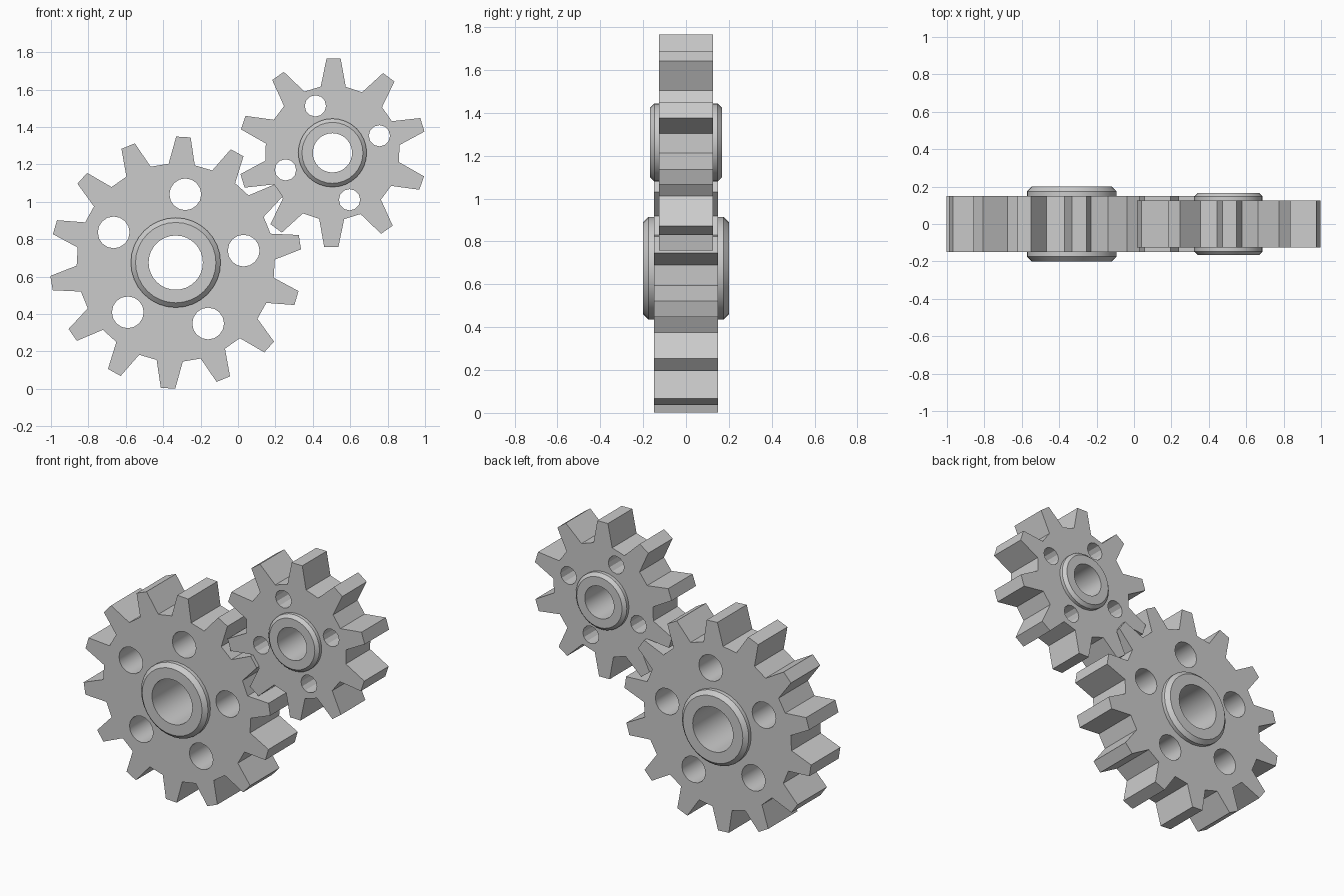
import bpy, bmesh
from math import sin, cos, pi, radians
from mathutils import Matrix

if "Cube" in bpy.data.objects:
    bpy.data.objects.remove(bpy.data.objects["Cube"])

STAND = Matrix.Rotation(pi / 2, 4, 'X')


def polar(r, deg, cx=0.0, cy=0.0):
    a = radians(deg)
    return (cx + r * cos(a), cy + r * sin(a))


def circle(r, n, cx=0.0, cy=0.0):
    return [polar(r, 360 * i / n, cx, cy) for i in range(n)]


def finish(name, mesh, centre):
    ob = bpy.data.objects.new(name, mesh)
    bpy.context.collection.objects.link(ob)
    mesh.transform(STAND)
    ob.location = (centre[0], 0, centre[1])
    bpy.ops.object.select_all(action='DESELECT')
    ob.select_set(True)
    bpy.context.view_layer.objects.active = ob
    bpy.ops.object.shade_smooth_by_angle(angle=radians(24))


def toothed_plate(name, centre, loops, half):
    # filled 2D outline with holes, extruded both ways
    cu = bpy.data.curves.new(name, 'CURVE')
    cu.dimensions = '2D'
    cu.fill_mode = 'BOTH'
    cu.extrude = half
    for pts in loops:
        sp = cu.splines.new('POLY')
        sp.points.add(len(pts) - 1)
        for p, (x, y) in zip(sp.points, pts):
            p.co = (x, y, 0, 1)
        sp.use_cyclic_u = True
    tmp = bpy.data.objects.new(name + "_outline", cu)
    bpy.context.collection.objects.link(tmp)
    bpy.context.view_layer.update()
    mesh = bpy.data.meshes.new_from_object(tmp)
    bpy.data.objects.remove(tmp)
    bm = bmesh.new()
    bm.from_mesh(mesh)
    bmesh.ops.remove_doubles(bm, verts=bm.verts, dist=1e-5)
    bmesh.ops.recalc_face_normals(bm, faces=bm.faces)
    bm.to_mesh(mesh)
    bm.free()
    finish(name, mesh, centre)


def hub_ring(name, centre, bore, outer, half, chamfer, n=32):
    # chamfered ring turned around the axle
    prof = [(bore, -half), (outer - chamfer, -half), (outer, chamfer - half),
            (outer, half - chamfer), (outer - chamfer, half), (bore, half)]
    bm = bmesh.new()
    rings = [[bm.verts.new((*polar(r, 360 * i / n), z)) for r, z in prof]
             for i in range(n)]
    for i in range(n):
        a, b = rings[i], rings[(i + 1) % n]
        for j in range(len(prof)):
            k = (j + 1) % len(prof)
            bm.faces.new((a[j], b[j], b[k], a[k]))
    bmesh.ops.recalc_face_normals(bm, faces=bm.faces)
    mesh = bpy.data.meshes.new(name)
    bm.to_mesh(mesh)
    bm.free()
    finish(name, mesh, centre)


def gear(name, centre, teeth, phase, tip_r, root_r, tip_half, root_half, half,
         holes, hole_r, hole_ring, hole_phase, hole_n, hub):
    outline = []
    for i in range(teeth):
        a = phase + 360 * i / teeth
        outline += [polar(root_r, a - root_half), polar(tip_r, a - tip_half),
                    polar(tip_r, a + tip_half), polar(root_r, a + root_half)]
    loops = [outline, circle(hub[1] - 0.03, 32)]
    for i in range(holes):
        c = polar(hole_ring, hole_phase + 360 * i / holes)
        loops.append(circle(hole_r, hole_n, *c))
    toothed_plate(name + "_plate", centre, loops, half)
    hub_ring(name + "_hub", centre, *hub)


# large gear: 14 teeth, 5 round holes
gear("large_gear", (-0.333, 0.675), 14, 86.5, 0.674, 0.53, 3.3, 7.6, 0.15,
     5, 0.085, 0.369, 10, 16, (0.145, 0.24, 0.2, 0.025))

# small gear: 10 teeth, 4 round holes
gear("small_gear", (0.505, 1.262), 10, 89.3, 0.505, 0.36, 4.3, 10.7, 0.125,
     4, 0.057, 0.267, 20, 12, (0.105, 0.183, 0.167, 0.02))
